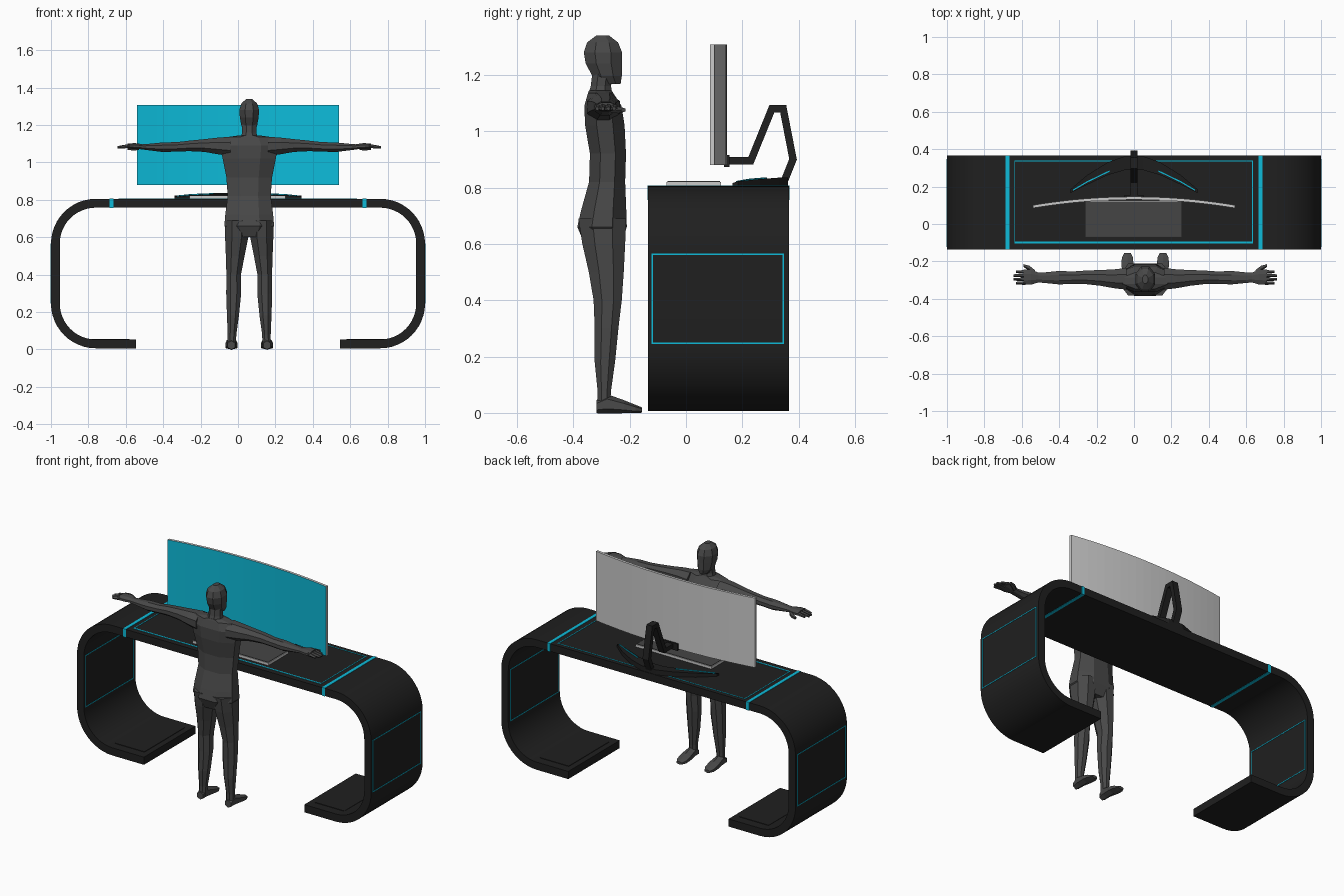
import bpy, bmesh, math
from mathutils import Vector

cube = bpy.data.objects.get("Cube")
if cube:
    bpy.data.objects.remove(cube, do_unlink=True)


def material(name, r, g, b):
    m = bpy.data.materials.new(name)
    m.use_nodes = True
    m.diffuse_color = (r, g, b, 1)
    m.node_tree.nodes["Principled BSDF"].inputs["Base Color"].default_value = (r, g, b, 1)
    return m


BLACK = material("desk black", .014, .014, .014)
CYAN = material("cyan accent", .004, .5, .7)
SILVER = material("light grey casing", .6, .6, .6)
BODY = material("figure grey", .065, .065, .065)
KEYS = material("keyboard dark grey", .06, .06, .06)


def finish(name, bm, *mats, smooth=False):
    bmesh.ops.recalc_face_normals(bm, faces=bm.faces)
    mesh = bpy.data.meshes.new(name)
    bm.to_mesh(mesh)
    bm.free()
    for m in mats:
        mesh.materials.append(m)
    ob = bpy.data.objects.new(name, mesh)
    bpy.context.collection.objects.link(ob)
    if smooth:
        bpy.ops.object.select_all(action='DESELECT')
        ob.select_set(True)
        bpy.context.view_layer.objects.active = ob
        bpy.ops.object.shade_smooth_by_angle(angle=math.radians(30))
    return ob


def add_box(bm, lo, hi):
    made = bmesh.ops.create_cube(bm, size=1)["verts"]
    for v in made:
        v.co = [a + (c + .5) * (b - a) for a, b, c in zip(lo, hi, v.co)]


def box(name, lo, hi, mat):
    bm = bmesh.new()
    add_box(bm, lo, hi)
    return finish(name, bm, mat)


def bridge(bm, rings):
    """Skin consecutive closed rings of points and cap both ends."""
    rows = [[bm.verts.new(p) for p in ring] for ring in rings]
    n = len(rows[0])
    for a, b in zip(rows, rows[1:]):
        for i in range(n):
            j = (i + 1) % n
            bm.faces.new((a[i], a[j], b[j], b[i]))
    bm.faces.new(rows[0])
    bm.faces.new(rows[-1])


def strip(name, one, two, axis, lo, hi, *mats, smooth=False):
    """Solid between two 2D paths, extruded along an axis."""
    def at(p, d):
        q = list(p)
        q.insert(axis, d)
        return q
    bm = bmesh.new()
    bridge(bm, [[at(a, lo), at(a, hi), at(b, hi), at(b, lo)] for a, b in zip(one, two)])
    return finish(name, bm, *mats, smooth=smooth)


# Desk: one bent band with rounded corners, open at the floor
FRONT, BACK, LOW, TOP, THICK, RADIUS = -.135, .365, .006, .805, .047, .24


def band_path(inset):
    pts = [(-.545, LOW + inset)]
    corners = [(-1, LOW, 270), (-1, TOP, 180), (1, TOP, 90), (1, LOW, 0)]
    for x, z, start in corners:
        cx = x - math.copysign(RADIUS, x)
        cz = z + RADIUS if z == LOW else z - RADIUS
        for i in range(13):
            a = math.radians(start - i * 7.5)
            r = RADIUS - inset
            pts.append((cx + r * math.cos(a), cz + r * math.sin(a)))
    return pts + [(.545, LOW + inset)]


strip("desk_band", band_path(0), band_path(THICK), 1, FRONT, BACK, BLACK, smooth=True)


# Glowing outlines and seams on the desk
def outline(name, axis, level, lo, hi, width, front_width):
    bm = bmesh.new()
    (u0, v0), (u1, v1) = lo, hi
    bars = [(u0, v0, u1, v0 + front_width), (u0, v1 - width, u1, v1),
            (u0, v0, u0 + width, v1), (u1 - width, v0, u1, v1)]
    for a, b, c, d in bars:
        p, q = [a, b], [c, d]
        p.insert(axis, level - .002)
        q.insert(axis, level + .002)
        add_box(bm, p, q)
    finish(name, bm, CYAN)


outline("desktop_outline", 2, TOP, (-.64, -.103), (.635, .34), .005, .01)
for s, side in ((1, "left"), (-1, "right")):
    outline(side + "_outer_outline", 0, s, (-.122, .245), (.348, .565), .005, .005)
    outline(side + "_inner_outline", 0, s * (1 - THICK), (-.122, .245), (.348, .565), .005, .005)
    x = s * .676
    box(side + "_seam", (x - .01, FRONT - .002, TOP - THICK - .002),
        (x + .01, BACK + .002, TOP + .002), CYAN)
    box(side + "_foot_panel", (s * .68 - .1, -.08, LOW + THICK - .002),
        (s * .68 + .1, .31, LOW + THICK + .003), BLACK)

# Curved monitor: cyan screen in front, grey casing behind
HALF, SAG = .54, .045


def screen_arc(back):
    xs = [HALF * (i / 10 - 1) for i in range(21)]
    return [(x, .13 + back - SAG * (x / HALF) ** 2) for x in xs]


monitor = strip("monitor", screen_arc(0), screen_arc(.016), 2, .88, 1.307, SILVER, CYAN)
for f in monitor.data.polygons:
    f.material_index = int(f.normal.y < -.5)

# Monitor stand: folded arm, mount and swept base
arm = [Vector(p) for p in ((.14, .895), (.23, .895), (.305, 1.08), (.345, 1.08), (.38, .9), (.35, .825))]


def offset(path, d):
    out = []
    for i, p in enumerate(path):
        before = (p - path[i - 1]).normalized() if i else (path[1] - p).normalized()
        after = (path[i + 1] - p).normalized() if i + 1 < len(path) else before
        t = (before + after).normalized()
        out.append(p + Vector((-t.y, t.x)) * d / t.dot(after))
    return out


strip("stand_arm", offset(arm, .013), offset(arm, -.013), 0, -.02, .02, BLACK)
box("monitor_mount", (-.05, .135, .872), (.05, .155, .915), BLACK)

half_base = [(.34, .165, .185, .822), (.25, .21, .262, .83), (.14, .262, .33, .835), (.05, .288, .362, .835)]
base = [(-x, a, b, z) for x, a, b, z in half_base] + half_base[::-1]
bm = bmesh.new()
bridge(bm, [[(x, a, TOP), (x, a, z - .006), (x, b, z), (x, b, TOP)] for x, a, b, z in base])
finish("stand_base", bm, BLACK)
for s, side in ((1, "left"), (-1, "right")):
    bm = bmesh.new()
    bridge(bm, [[(s * x, y, z), (s * x, y + .007, z), (s * x, y + .007, z - .008), (s * x, y, z - .008)]
                for x, y, z in ((.325, .178, .823), (.25, .222, .831), (.13, .28, .836))])
    finish(side + "_stand_light", bm, CYAN)

# Keyboard: light tray with a dark key field
box("keyboard_tray", (-.26, -.07, TOP), (.255, .125, .82), SILVER)
box("keyboard_keys", (-.256, -.066, .818), (.251, .121, .823), KEYS)

# Standing figure with arms spread, facing the desk
CX = .06


def loft(name, axis, rings, sides=8):
    """Rings are (position, centre u, centre v, radius u, radius v)."""
    grow = 1 / math.cos(math.pi / sides)
    loops = []
    for p, u, v, ru, rv in rings:
        loop = []
        for i in range(sides):
            a = math.tau * (i + .5) / sides
            q = [u + ru * grow * math.cos(a), v + rv * grow * math.sin(a)]
            q.insert(axis, p)
            loop.append(q)
        loops.append(loop)
    bm = bmesh.new()
    bridge(bm, loops)
    return finish(name, bm, BODY)


loft("figure_torso", 2, [
    (.6, CX, -.295, .09, .065), (.66, CX, -.298, .133, .088), (.72, CX, -.292, .128, .08),
    (.82, CX, -.28, .115, .064), (.92, CX, -.277, .122, .064), (1.02, CX, -.288, .142, .07),
    (1.09, CX, -.295, .155, .066), (1.135, CX, -.303, .12, .045), (1.145, CX, -.304, .05, .04)])
loft("figure_neck", 2, [(1.12, CX, -.305, .048, .045), (1.16, CX, -.302, .038, .036),
                        (1.22, CX, -.295, .038, .036)])
loft("figure_head", 2, [
    (1.168, CX, -.262, .025, .03), (1.195, CX, -.28, .042, .052), (1.24, CX, -.292, .05, .064),
    (1.28, CX, -.295, .053, .068), (1.315, CX, -.296, .042, .055), (1.34, CX, -.296, .015, .022)])

for s, side in ((1, "left"), (-1, "right")):
    def out(rings):
        return [(CX + s * p, *rest) for p, *rest in rings]

    x = CX + s * .083
    loft(side + "_leg", 2, [
        (.02, x + s * .01, -.292, .022, .022), (.08, x + s * .009, -.29, .023, .024),
        (.18, x + s * .004, -.288, .032, .036), (.3, x, -.282, .04, .042),
        (.4, x, -.278, .039, .05), (.5, x - s * .008, -.283, .05, .062),
        (.6, x - s * .016, -.292, .062, .076), (.69, x - s * .018, -.297, .064, .085)])
    x += s * .012
    loft(side + "_foot", 1, [(-.318, x, .022, .02, .02), (-.28, x, .032, .025, .03),
                             (-.22, x, .022, .032, .02), (-.18, x, .014, .03, .013),
                             (-.156, x, .01, .018, .008)], 6)
    loft(side + "_arm", 0, out([
        (.1, -.293, 1.085, .058, .052), (.17, -.293, 1.088, .05, .044),
        (.24, -.288, 1.09, .042, .034), (.32, -.285, 1.088, .036, .028),
        (.39, -.287, 1.083, .033, .025), (.46, -.287, 1.081, .036, .026),
        (.54, -.287, 1.082, .028, .017), (.58, -.286, 1.083, .026, .013)]))
    loft(side + "_hand", 0, out([(.57, -.286, 1.084, .026, .013), (.61, -.284, 1.087, .04, .016),
                                 (.65, -.284, 1.088, .041, .013)]))
    for i in range(4):
        y = -.315 + i * .02
        tip = .69 if i in (0, 3) else .705
        loft("%s_finger_%d" % (side, i + 1), 0,
             out([(.64, y, 1.088, .009, .009), (tip, y, 1.08, .006, .006)]), 5)
    loft(side + "_thumb", 0, out([(.59, -.26, 1.08, .014, .012), (.62, -.235, 1.075, .012, .01),
                                  (.65, -.222, 1.075, .007, .007)]), 5)
